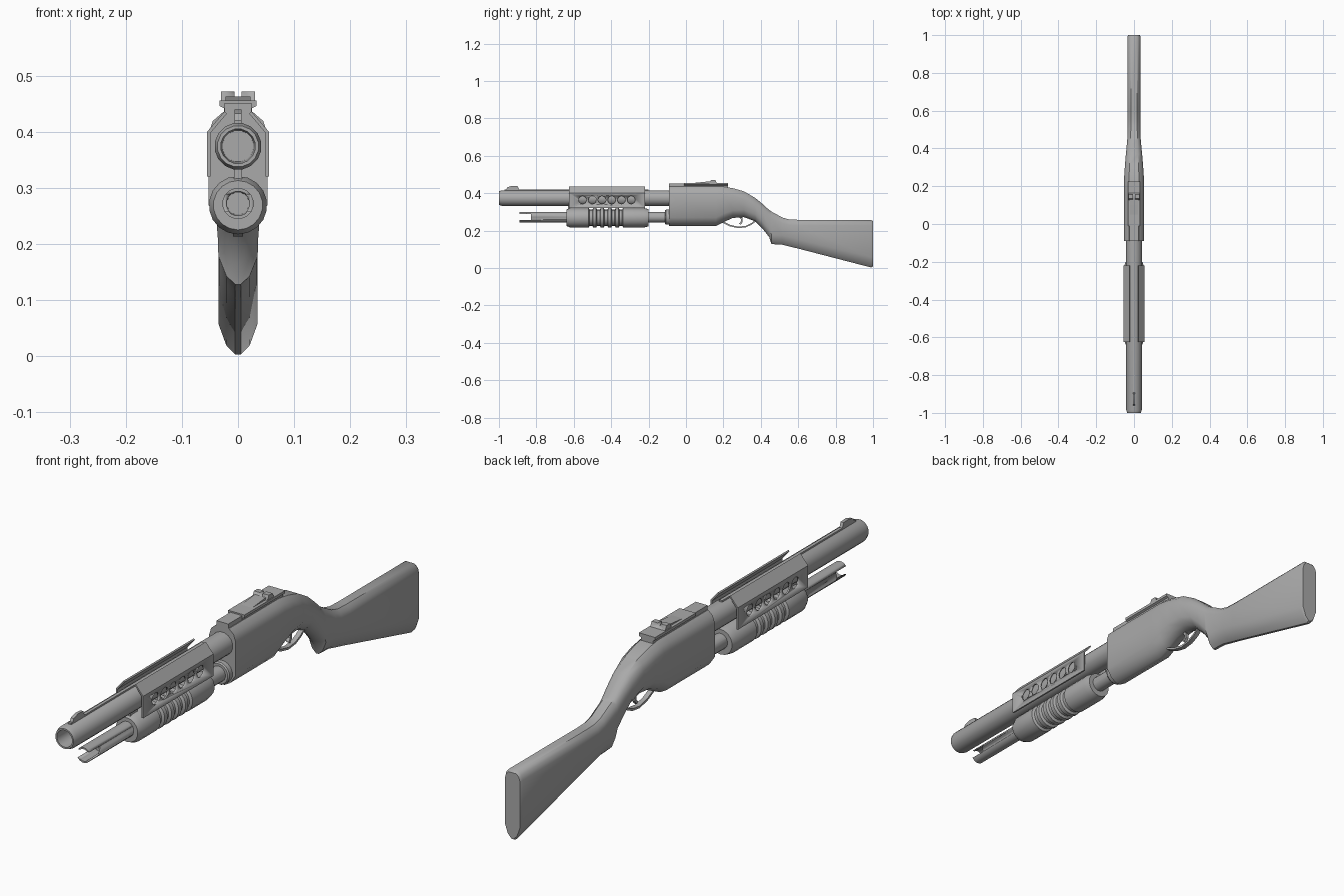
import bpy, bmesh, math
from mathutils import Vector

if "Cube" in bpy.data.objects:
    bpy.data.objects.remove(bpy.data.objects["Cube"])

grey = bpy.data.materials.new("plain_grey")
grey.use_nodes = True
COLOUR = (0.4, 0.4, 0.4, 1)
grey.diffuse_color = COLOUR
grey.node_tree.nodes["Principled BSDF"].inputs["Base Color"].default_value = COLOUR


def finish(bm, name, angle=35):
    bmesh.ops.recalc_face_normals(bm, faces=bm.faces)
    mesh = bpy.data.meshes.new(name)
    bm.to_mesh(mesh)
    bm.free()
    mesh.materials.append(grey)
    ob = bpy.data.objects.new(name, mesh)
    bpy.context.collection.objects.link(ob)
    bpy.ops.object.select_all(action='DESELECT')
    ob.select_set(True)
    bpy.context.view_layer.objects.active = ob
    bpy.ops.object.shade_smooth_by_angle(angle=math.radians(angle))
    return ob


def loft(name, rings, closed=False, angle=35):
    """Skin a row of equal rings, capping the ends unless closed."""
    bm = bmesh.new()
    rows = [[bm.verts.new(p) for p in ring] for ring in rings]
    pairs = list(zip(rows, rows[1:])) + ([(rows[-1], rows[0])] if closed else [])
    for a, b in pairs:
        for i in range(len(a)):
            j = (i + 1) % len(a)
            bm.faces.new((a[i], a[j], b[j], b[i]))
    if not closed:
        bm.faces.new(rows[0])
        bm.faces.new(rows[-1])
    return finish(bm, name, angle)


def lathe(name, profile, z, sides=16, angle=35):
    """Turn (radius, y) points about a lengthwise axis at height z."""
    turns = [math.tau * (i + 0.5) / sides for i in range(sides)]
    return loft(name, [[(r * math.cos(t), y, z + r * math.sin(t)) for t in turns]
                       for r, y in profile], angle=angle)


def extrude_y(name, outline, y0, y1):
    return loft(name, [[(x, y, z) for x, z in outline] for y in (y0, y1)])


def extrude_x(name, outline, half):
    return loft(name, [[(x, y, z) for y, z in outline] for x in (-half, half)])


def box(name, half, y0, y1, z0, z1):
    return extrude_x(name, [(y0, z0), (y1, z0), (y1, z1), (y0, z1)], half)


def cut(target, cutter):
    cutter.hide_render = True
    mod = target.modifiers.new("cut", 'BOOLEAN')
    mod.operation = 'DIFFERENCE'
    mod.solver = 'EXACT'
    mod.object = cutter
    bpy.context.view_layer.objects.active = target
    bpy.ops.object.modifier_apply(modifier=mod.name)
    bpy.data.objects.remove(cutter)


# Receiver and stock: one chamfered section swept along the length
def section(y, top, bottom, w, c1, c2):
    half = [(0.5 * w, top), (0.85 * w, top - 0.4 * c1), (w, top - c1),
            (w, bottom + c2), (0.6 * w, bottom + 0.3 * c2), (0.15 * w, bottom)]
    return [(x, y, z) for x, z in half] + [(-x, y, z) for x, z in reversed(half)]


stations = [
    (-0.09, .435, .225, .053, .04, .045), (0.16, .435, .225, .053, .04, .045),
    (0.2, .435, .245, .053, .04, .045), (0.25, .427, .268, .052, .04, .04),
    (0.31, .41, .272, .048, .04, .04), (0.37, .375, .25, .043, .04, .04),
    (0.41, .342, .21, .039, .035, .04), (0.445, .31, .165, .036, .035, .045),
    (0.457, .302, .128, .035, .035, .05), (0.515, .27, .125, .034, .03, .05),
    (0.55, .26, .116, .034, .03, .05), (0.6, .258, .104, .034, .03, .05),
    (0.99, .258, .003, .035, .03, .055), (1.0, .25, .009, .031, .028, .05)]
loft("receiver_and_stock", [section(*s) for s in stations], angle=40)

# Barrel with open bore
lathe("barrel", [(.028, -.8), (.031, -1), (.037, -1), (.042, -.985), (.042, -.07)], .374)
box("barrel_rib", .006, -.97, -.2, .41, .421)
extrude_x("front_sight", [(-.965, .415), (-.955, .432), (-.93, .44),
                          (-.9, .438), (-.89, .415)], .006)

# Magazine tube with a forked tip
tube = lathe("magazine_tube", [(.02, -.8), (.022, -.89), (.028, -.89), (.028, -.07)], .272)
cut(tube, box("slot_cutter", .06, -.92, -.83, .258, .288))
lathe("tube_collar", [(.037, -.112), (.041, -.107), (.041, -.08)], .272)
box("barrel_lug", .007, -.63, -.59, .29, .34)

# Pump grip with ring grooves
R, G = .052, .043
profile = [(.03, -.64), (.044, -.64), (R, -.62)]
GROOVES, PITCH = 5, .04
for k in range(GROOVES):
    y = -.52 + k * PITCH
    profile += [(R, y), (G, y + .005), (G, y + .019), (R, y + .024)]
profile += [(R, -.225), (.046, -.2), (.03, -.2)]
lathe("pump_grip", profile, .269, sides=18)

# Heat shield plates with vent holes, one on each side
for side, label in ((1, "left"), (-1, "right")):
    outline = [(.055, .32), (.055, .4), (.024, .436), (.02, .432), (.049, .398), (.049, .32)]
    shield = extrude_y(label + "_heat_shield", [(side * x, z) for x, z in outline], -.625, -.22)
    for k in range(6):
        y = -.553 + k * .052
        turns = [math.tau * i / 16 for i in range(16)]
        cutter = loft("vent_cutter", [[(side * x, y + .021 * math.cos(t), .364 + .021 * math.sin(t))
                                       for t in turns] for x in (.04, .07)])
        cut(shield, cutter)

# Sight rail on the receiver
extrude_y("rail_base", [(-.025, .43), (.025, .43), (.025, .442), (.033, .446),
                        (.033, .456), (-.033, .456), (-.033, .446), (-.025, .442)], -.01, .225)
box("rail_front_pad", .024, -.09, 0, .43, .451)
extrude_x("rail_ramp", [(.03, .454), (.12, .463), (.14, .463), (.15, .454)], .022)
rear = extrude_x("rear_sight", [(.125, .454), (.135, .472), (.155, .472), (.165, .454)], .03)
cut(rear, box("notch_cutter", .006, .1, .2, .463, .49))


# Trigger parts: flat bands following a short path
def band(name, path, half, thick):
    pts = [Vector((0, y, z)) for y, z in path]
    rings = []
    for i, p in enumerate(pts):
        d = (pts[min(i + 1, len(pts) - 1)] - pts[max(i - 1, 0)]).normalized()
        n = Vector((0, -d.z, d.y)) * thick
        s = Vector((half, 0, 0))
        rings.append([p + n + s, p + n - s, p - n - s, p - n + s])
    return loft(name, rings)


band("trigger_guard", [(.18, .262), (.2, .244), (.235, .227), (.28, .217),
                       (.32, .222), (.35, .236), (.375, .255)], .009, .004)
band("trigger", [(.285, .28), (.298, .262), (.298, .247), (.288, .234)], .006, .005)
